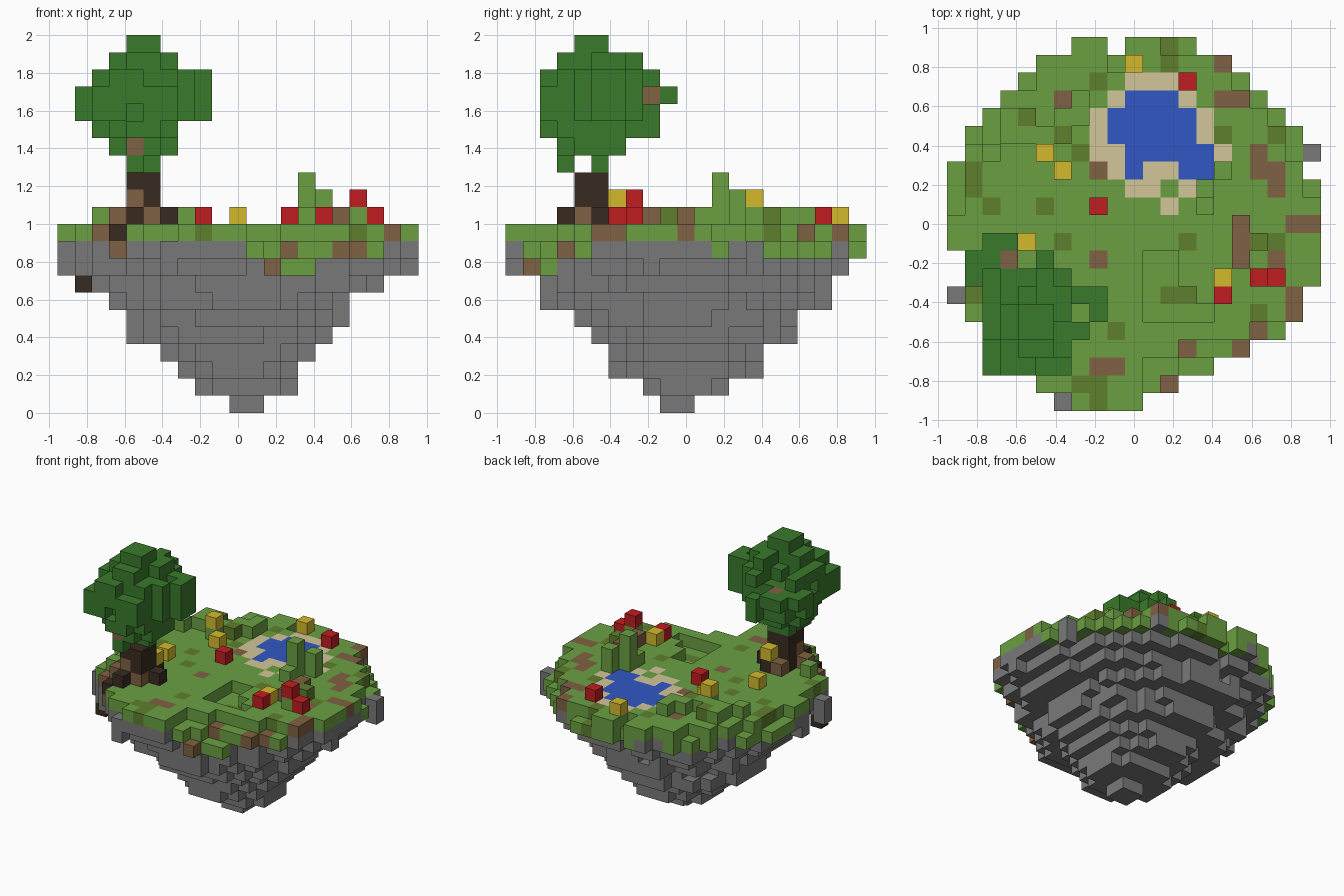
import bpy
import random

random.seed(4)
N = 21            # blocks across the island
S = 2 / 22        # block size

default = bpy.data.objects.get("Cube")
if default:
    bpy.data.objects.remove(default, do_unlink=True)

PALETTE = {
    "grass_green": (107, 160, 66), "olive_grass": (95, 126, 45),
    "leaf_green": (57, 122, 43), "bark_brown": (57, 43, 33),
    "dirt_brown": (128, 97, 67), "flower_red": (193, 29, 33),
    "flower_yellow": (211, 186, 44), "water_blue": (49, 89, 197),
    "sand": (211, 198, 154), "stone_grey": (121, 121, 121),
}


def linear(c):
    c /= 255
    return c / 12.92 if c <= 0.04045 else ((c + 0.055) / 1.055) ** 2.4


MATERIALS = {}
for name, rgb in PALETTE.items():
    mat = bpy.data.materials.new(name)
    mat.use_nodes = True
    colour = (*[linear(c) for c in rgb], 1)
    mat.diffuse_color = colour
    shader = mat.node_tree.nodes["Principled BSDF"]
    shader.inputs["Base Color"].default_value = colour
    shader.inputs["Roughness"].default_value = 0.9
    MATERIALS[name] = mat

cells = {}        # block position -> (part, colour)


def put(part, colour, *positions):
    for p in positions:
        cells[p] = (part, colour)


def in_ellipse(i, j, x0, x1, y0, y1, wobble):
    """True when block (i, j) lies in the ellipse filling the given block range."""
    u = (i - (x0 + x1) / 2) / ((x1 - x0 + 1) / 2)
    v = (j - (y0 + y1) / 2) / ((y1 - y0 + 1) / 2)
    return u * u + v * v <= 1.0 + random.uniform(-wobble, wobble)


GRID = [(i, j) for j in range(N) for i in range(N)]

# Island outline: first and last block of each row, front to back
ROWS = [(7, 10), (5, 12), (4, 14), (3, 16), (2, 18), (1, 19), (1, 19),
        (1, 20), (1, 20), (0, 20), (0, 20), (0, 20), (0, 20), (0, 19),
        (1, 19), (1, 19), (2, 18), (3, 17), (4, 16), (5, 15), (7, 13)]
land = {(i, j) for j, (a, b) in enumerate(ROWS) for i in range(a, b + 1)}
land.discard((9, 20))
rim = {(i, j) for i, j in land
       if not {(i + 1, j), (i - 1, j), (i, j + 1), (i, j - 1)} <= land}
ledge = {(12, 1), (13, 2), (14, 2)}      # lowest steps of the front edge

# Stone underside: stacked ellipses, bottom layer first
LAYERS = [(10, 11, 9, 10), (8, 13, 8, 12), (7, 13, 6, 14), (6, 14, 6, 14),
          (4, 15, 5, 16), (4, 16, 4, 16), (3, 16, 2, 18), (2, 18, 2, 18)]
for k, box in enumerate(LAYERS):
    for i, j in GRID:
        if in_ellipse(i, j, *box, wobble=0.1):
            put("stone_base", "stone_grey", (i, j, k))
for i, j in sorted(land - ledge):
    put("stone_base", "stone_grey", (i, j, 9))
    if (i, j) not in rim or random.random() < 0.12:
        put("stone_base", "stone_grey", (i, j, 8))
for i, j in [(0, 6), (20, 14), (6, 0)]:
    put("stone_base", "stone_grey", (i, j, 9), (i, j, 8))

# Painted patches of the turf
olive = {(12, 20), (12, 19), (8, 18), (4, 16), (6, 15), (7, 14), (1, 13),
         (1, 12), (18, 15), (15, 15), (2, 11), (5, 11), (6, 9), (13, 9),
         (17, 9), (18, 9), (9, 4), (12, 6), (13, 6), (17, 5), (1, 6),
         (7, 1), (8, 1), (8, 0)}
dirt = {(15, 19), (6, 17), (15, 17), (16, 17), (8, 13), (17, 13), (18, 13),
        (17, 14), (18, 12), (19, 10), (20, 10), (16, 9), (16, 8), (18, 8),
        (8, 8), (17, 4), (19, 6), (19, 5), (13, 3), (16, 3), (8, 2), (9, 2),
        (12, 1), (2, 4), (16, 10)}
pit = {(11, 8), (12, 8), (11, 7), (12, 7), (11, 6), (12, 6), (13, 6),
       (11, 5), (12, 5), (13, 5), (14, 5)}


def turf_colour(spot):
    return "olive_grass" if spot in olive else "dirt_brown" if spot in dirt else "grass_green"


# Turf, lowered in the pit and stepping down along the front and back edges
for i, j in sorted(land):
    colour = turf_colour((i, j))
    front_step = (j <= 2 and i >= 11) or (j == 3 and i >= 13) or (j == 4 and i >= 17)
    grassy_edge = (i, j) in rim and (j >= 11 or (j <= 4 and i >= 11))
    worn = grassy_edge and colour != "dirt_brown" and random.random() < 0.5
    if (i, j) in ledge:
        put("turf", colour, (i, j, 8))
    elif (i, j) in pit or front_step or worn:
        put("turf", colour, (i, j, 9))
    else:
        put("turf", colour, (i, j, 10))
        if grassy_edge and random.random() < 0.6:
            put("turf", "grass_green", (i, j, 9))

# Raised tufts of ground
for i, j in [(5, 14), (5, 15), (6, 15), (4, 15), (7, 16), (6, 16), (3, 15),
             (2, 14), (7, 17), (3, 16), (4, 16), (16, 8), (16, 9), (17, 9),
             (16, 10), (14, 11), (17, 7), (2, 5)]:
    put("tufts", turf_colour((i, j)), (i, j, 11))

# Pond with a sandy shore: (row, first, last)
for j, a, b in [(18, 10, 12), (17, 9, 13), (16, 8, 14), (15, 8, 14),
                (14, 8, 15), (13, 9, 15), (12, 10, 13), (11, 12, 12)]:
    put("shore", "sand", *[(i, j, 10) for i in range(a, b + 1)])
put("turf", "grass_green", (12, 12, 10))
for j, a, b in [(17, 10, 12), (16, 9, 13), (15, 9, 13), (14, 10, 14),
                (13, 10, 10), (13, 13, 14)]:
    put("pond_water", "water_blue", *[(i, j, 10) for i in range(a, b + 1)])

# Reeds
put("reeds", "grass_green", *[(14, 12, k) for k in (11, 12, 13)], (15, 13, 11), (15, 13, 12))

# Flowers
put("red_flowers", "flower_red", (13, 18, 11), (8, 11, 11), (15, 6, 11),
    (18, 7, 11), (17, 7, 12))
put("yellow_flowers", "flower_yellow", (10, 19, 11), (5, 14, 12), (6, 13, 11),
    (4, 9, 11), (15, 7, 11), (5, 6, 12))

# Trunk and roots
for k in (11, 12, 13):
    put("trunk", "bark_brown", *[(i, j, k) for i in (4, 5) for j in (4, 5)])
put("trunk", "dirt_brown", (4, 4, 12), (5, 4, 11))
put("roots", "bark_brown", (4, 3, 11), (6, 5, 11), (5, 6, 11), (3, 3, 10), (1, 5, 7))
put("roots", "dirt_brown", (3, 4, 11), (3, 3, 9), (4, 6, 11), (2, 4, 10))
put("stone_base", "stone_grey", (1, 5, 8))

# Tree crown: stacked ragged ellipses kept inside a plan outline, with gaps
PLAN = {2: (2, 6), 3: (2, 6), 4: (2, 7), 5: (2, 8), 6: (2, 8), 7: (1, 6), 8: (1, 2)}
CROWN = [(3, 6, 3, 6), (2, 6, 2, 7), (1, 8, 2, 8), (1, 8, 2, 8),
         (2, 8, 2, 8), (3, 6, 3, 7), (4, 5, 4, 5)]
for k, box in enumerate(CROWN, 15):
    for i, j in GRID:
        a, b = PLAN.get(j, (N, 0))
        if a <= i <= b and in_ellipse(i, j, *box, wobble=0.5) and random.random() > 0.15:
            put("tree_crown", "leaf_green", (i, j, k))
put("tree_crown", "leaf_green", (4, 3, 14), (5, 5, 14), (4, 5, 14), (2, 9, 18),
    (3, 9, 18), (2, 8, 18), (1, 7, 18), (1, 8, 18), (1, 7, 17), (8, 5, 19),
    (8, 6, 18), (8, 5, 17), (2, 2, 17), (2, 2, 18), (3, 2, 19), (6, 2, 18),
    (4, 2, 16), (5, 8, 16), (5, 8, 17), (5, 8, 19), (5, 7, 20), (4, 4, 21),
    (5, 5, 21), (4, 4, 15), (3, 5, 15), (6, 5, 15), (5, 6, 15), (3, 5, 20),
    (6, 5, 20), (4, 3, 20), (2, 5, 19), (2, 5, 16), (5, 7, 16), (2, 3, 17))
put("branches", "dirt_brown", (3, 8, 18), (4, 3, 15))

# Each block face: direction and its four corners, counter-clockwise from outside
FACES = [((1, 0, 0), [(1, 0, 0), (1, 1, 0), (1, 1, 1), (1, 0, 1)]),
         ((-1, 0, 0), [(0, 0, 0), (0, 0, 1), (0, 1, 1), (0, 1, 0)]),
         ((0, 1, 0), [(0, 1, 0), (0, 1, 1), (1, 1, 1), (1, 1, 0)]),
         ((0, -1, 0), [(0, 0, 0), (1, 0, 0), (1, 0, 1), (0, 0, 1)]),
         ((0, 0, 1), [(0, 0, 1), (1, 0, 1), (1, 1, 1), (0, 1, 1)]),
         ((0, 0, -1), [(0, 0, 0), (0, 1, 0), (1, 1, 0), (1, 0, 0)])]


def build(part):
    """Make one object from the exposed faces of the part's blocks."""
    index, faces, slots = {}, [], []
    colours = sorted({c for p, c in cells.values() if p == part})
    for pos, (owner, colour) in cells.items():
        if owner != part:
            continue
        for direction, corners in FACES:
            if tuple(a + d for a, d in zip(pos, direction)) in cells:
                continue
            quad = [tuple(a + c for a, c in zip(pos, corner)) for corner in corners]
            faces.append([index.setdefault(v, len(index)) for v in quad])
            slots.append(colours.index(colour))
    verts = [((x - N / 2) * S, (y - N / 2) * S, z * S) for x, y, z in index]
    mesh = bpy.data.meshes.new(part)
    mesh.from_pydata(verts, [], faces)
    for c in colours:
        mesh.materials.append(MATERIALS[c])
    for poly, slot in zip(mesh.polygons, slots):
        poly.material_index = slot
    bpy.context.scene.collection.objects.link(bpy.data.objects.new(part, mesh))


for part in sorted({p for p, _ in cells.values()}):
    build(part)
